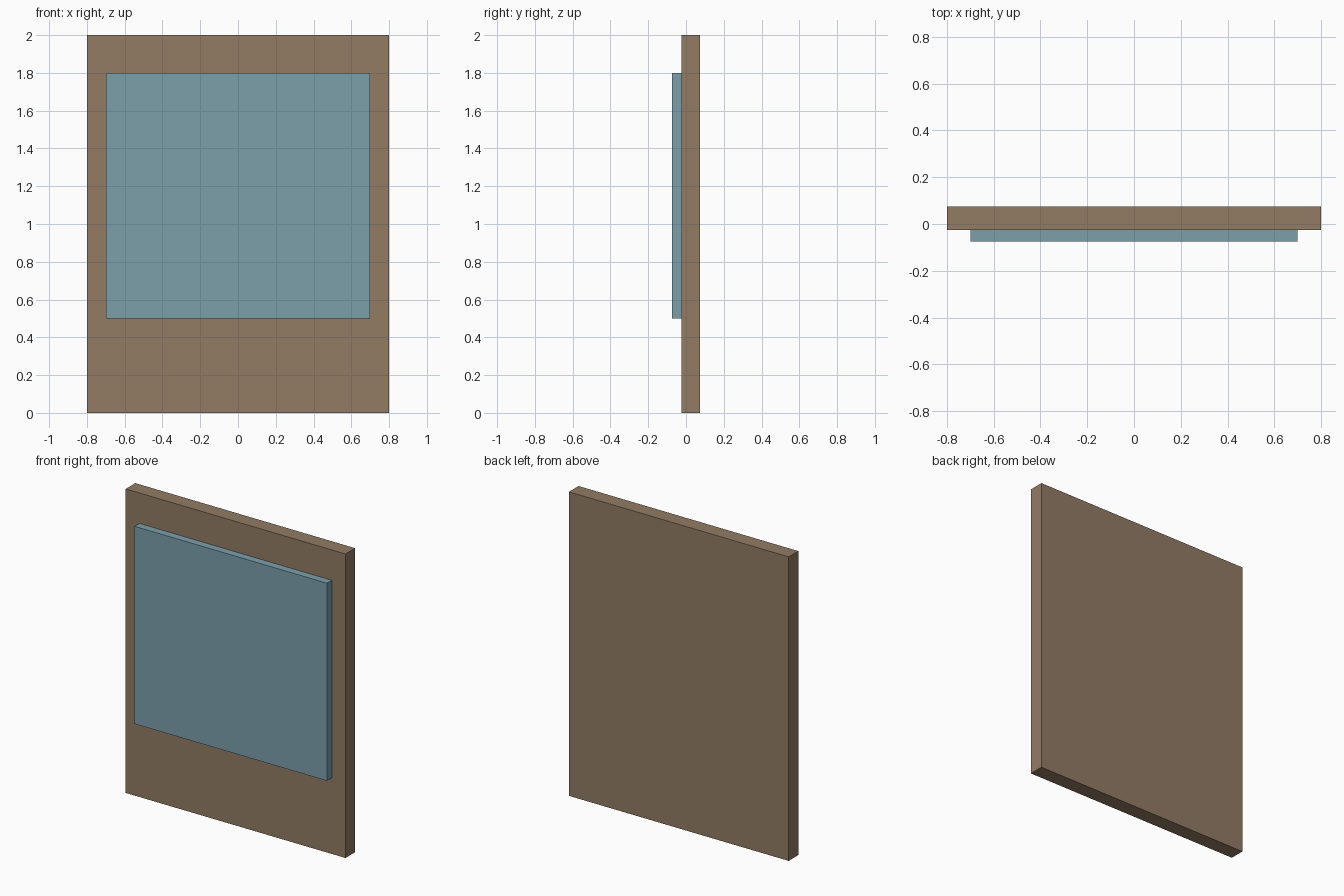
import bpy

if "Cube" in bpy.data.objects:
    bpy.data.objects.remove(bpy.data.objects["Cube"])


def material(name, color):
    mat = bpy.data.materials.new(name)
    mat.diffuse_color = (*color, 1.0)
    mat.use_nodes = True
    mat.node_tree.nodes["Principled BSDF"].inputs["Base Color"].default_value = mat.diffuse_color
    return mat


def box(name, lo, hi, mat):
    center = [(a + b) / 2 for a, b in zip(lo, hi)]
    bpy.ops.mesh.primitive_cube_add(size=1, location=center)
    obj = bpy.context.object
    obj.name = name
    obj.scale = [b - a for a, b in zip(lo, hi)]
    bpy.ops.object.transform_apply(location=False, rotation=False, scale=True)
    obj.data.materials.append(mat)
    return obj


wood = material("brown_wood", (0.29, 0.20, 0.13))
glass = material("blue_glass", (0.20, 0.35, 0.41))

# Upright backing board
box("back_board", (-0.8, -0.025, 0.0), (0.8, 0.075, 2.0), wood)

# Raised panel on the front face
box("front_panel", (-0.7, -0.075, 0.5), (0.7, -0.025, 1.8), glass)
